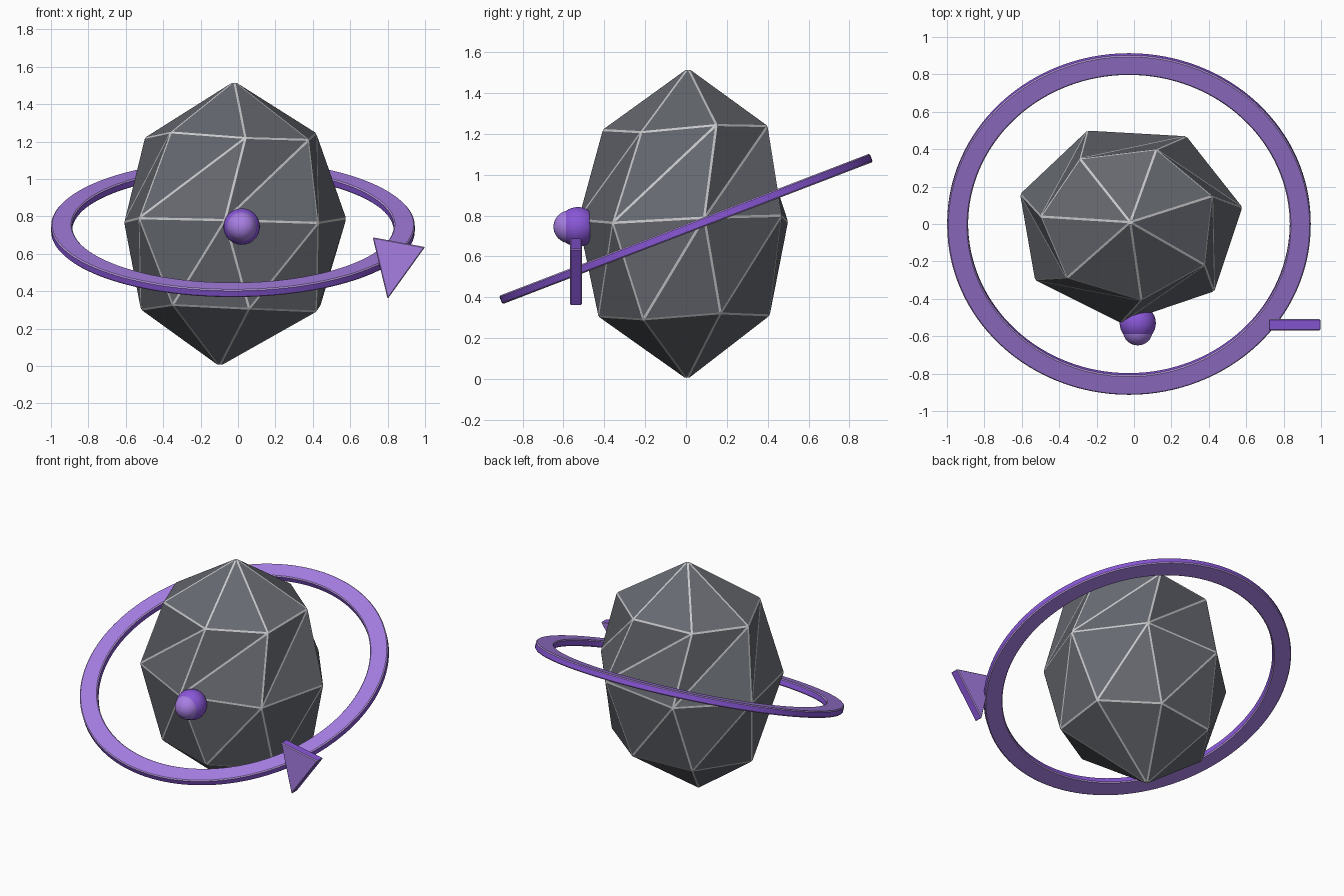
import bpy, bmesh, math
from mathutils import Matrix

if "Cube" in bpy.data.objects:
    bpy.data.objects.remove(bpy.data.objects["Cube"])


def material(name, rgb):
    m = bpy.data.materials.new(name)
    m.diffuse_color = (*rgb, 1)
    m.use_nodes = True
    m.node_tree.nodes["Principled BSDF"].inputs["Base Color"].default_value = m.diffuse_color
    return m


GREY = material("slate_grey", (0.132, 0.140, 0.160))
LINE = material("pale_grey_edge", (0.58, 0.58, 0.60))
PALE = material("pale_violet", (0.39, 0.21, 0.77))
DEEP = material("deep_violet", (0.25, 0.095, 0.68))
EDGE = material("lavender_edge", (0.60, 0.42, 0.90))


def finish(name, bm, mats, smooth=False):
    bmesh.ops.recalc_face_normals(bm, faces=bm.faces)
    mesh = bpy.data.meshes.new(name)
    bm.to_mesh(mesh)
    bm.free()
    for m in mats:
        mesh.materials.append(m)
    ob = bpy.data.objects.new(name, mesh)
    bpy.context.collection.objects.link(ob)
    if smooth:
        bpy.ops.object.select_all(action='DESELECT')
        ob.select_set(True)
        bpy.context.view_layer.objects.active = ob
        bpy.ops.object.shade_smooth_by_angle(angle=math.radians(35))
    return ob


# Faceted rock: three irregular seven-sided rings closed by a point at each end
upper = [(.04, -.41, 1.22), (.38, -.22, 1.21), (.42, .15, 1.245), (.12, .40, 1.24),
         (-.29, .35, 1.23), (-.50, .04, 1.22), (-.36, -.29, 1.25)]
middle = [(-.07, -.53, .78), (.43, -.36, .765), (.58, .09, .79), (.28, .47, .80),
          (-.25, .50, .77), (-.61, .16, .77), (-.53, -.30, .79)]
lower = [(.06, -.43, .305), (.42, -.21, .29), (.44, .17, .32), (.12, .41, .31),
         (-.30, .36, .30), (-.52, .03, .30), (-.35, -.32, .325)]
bm = bmesh.new()
U, M, L = [[bm.verts.new(p) for p in ring] for ring in (upper, middle, lower)]
top = bm.verts.new((-.02, .01, 1.523))
bottom = bm.verts.new((-.10, .005, -.003))
for i in range(7):
    j = (i + 1) % 7
    for tri in ((U[i], U[j], top), (M[i], U[j], U[i]), (M[i], M[j], U[j]),
                (M[i], L[i], M[j]), (L[i], L[j], M[j]), (L[j], L[i], bottom)):
        bm.faces.new(tri)
bmesh.ops.recalc_face_normals(bm, faces=bm.faces)
# Pale worn edges
bmesh.ops.bevel(bm, geom=bm.edges[:], offset=.012, offset_type='WIDTH', segments=1,
                affect='EDGES', material=1)
finish("rock", bm, (GREY, LINE))

# Tilted flat orbit ring: pale flats, deep walls, lavender chamfers
R_IN, R_OUT, H, C, N = 0.86, 0.972, 0.022, 0.006, 128
section = [(R_IN + C, -H), (R_OUT - C, -H), (R_OUT, -H + C), (R_OUT, H - C),
           (R_OUT - C, H), (R_IN + C, H), (R_IN, H - C), (R_IN, -H + C)]
colour = (0, 2, 1, 2, 0, 2, 1, 2)
bm = bmesh.new()
loops = []
for k in range(N):
    a = 2 * math.pi * k / N
    loops.append([bm.verts.new((r * math.cos(a), r * math.sin(a), z)) for r, z in section])
for k in range(N):
    a, b = loops[k], loops[(k + 1) % N]
    for s in range(8):
        t = (s + 1) % 8
        bm.faces.new((a[s], b[s], b[t], a[t])).material_index = colour[s]
bm.transform(Matrix.Translation((-.027, 0, .735)) @ Matrix.Rotation(math.radians(21), 4, 'X'))
finish("orbit_ring", bm, (PALE, DEEP, EDGE), True)

# Arrowhead: triangular plate, pale front and back, deep sides, lavender bevel
bm = bmesh.new()
face = bm.faces.new([bm.verts.new((x, -.569, z)) for x, z in
                     ((.72, .688), (.80, .358), (1.0, .636))])
ext = bmesh.ops.extrude_face_region(bm, geom=[face])
bmesh.ops.translate(bm, vec=(0, .06, 0),
                    verts=[v for v in ext["geom"] if isinstance(v, bmesh.types.BMVert)])
bmesh.ops.recalc_face_normals(bm, faces=bm.faces)
for f in bm.faces:
    f.material_index = 0 if abs(f.normal.y) > .9 else 1
bmesh.ops.bevel(bm, geom=bm.edges[:], offset=.005, segments=1, affect='EDGES', material=2)
finish("arrowhead", bm, (PALE, DEEP, EDGE))

# Two nested balls set into the front of the rock
for name, y, r, mat in (("ball_base", -.53, .097, DEEP), ("ball_front", -.569, .080, PALE)):
    bm = bmesh.new()
    bmesh.ops.create_uvsphere(bm, u_segments=32, v_segments=20, radius=r,
                              matrix=Matrix.Translation((.02, y, .745)))
    finish(name, bm, (mat,), True)
